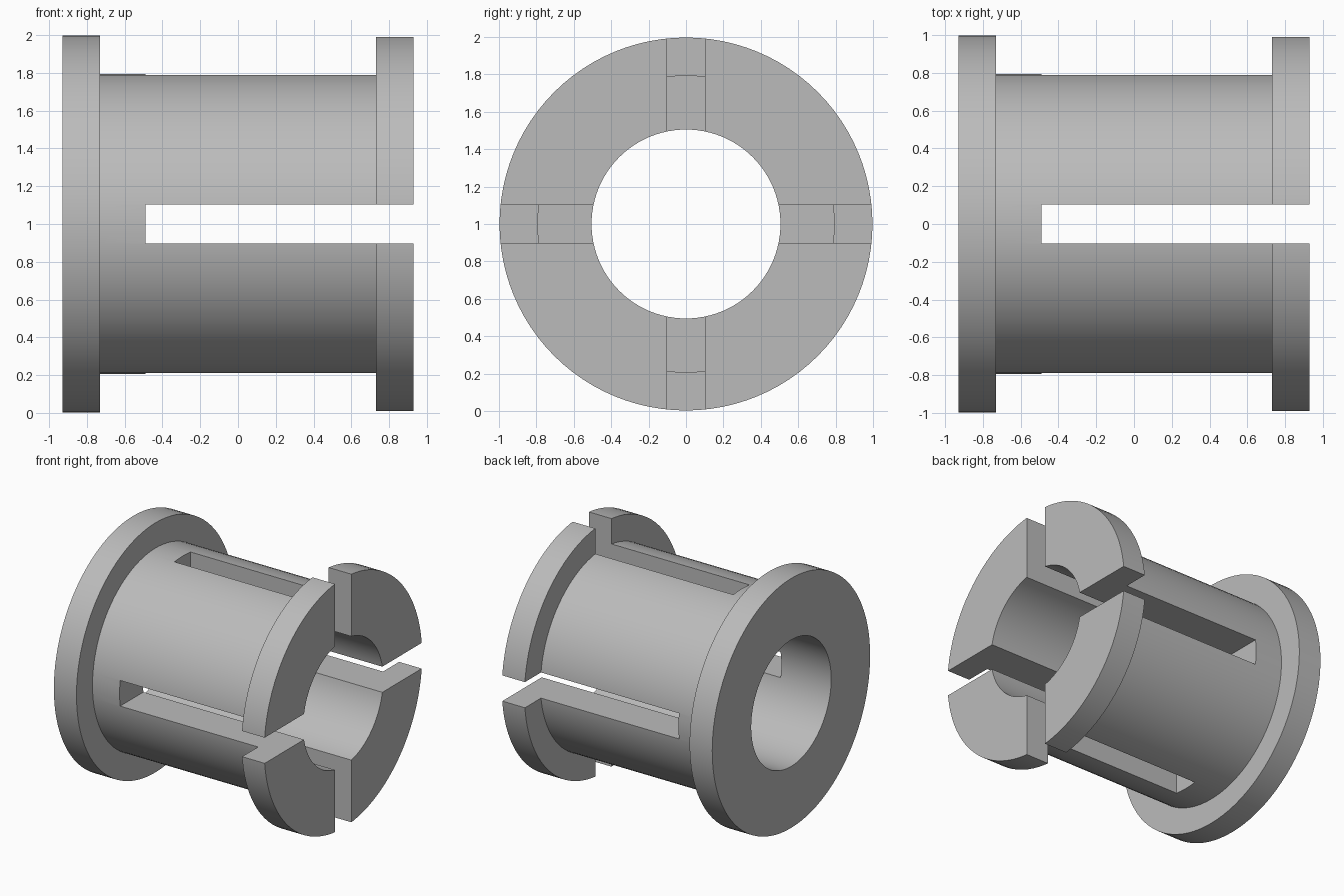
import bpy
import math

SEGMENTS = 96
CENTRE_Z = 1.0
BORE, BARREL, FLANGE = 0.505, 0.795, 0.997
END, SHOULDER = 0.93, 0.73
SLOT_START, SLOT_WIDTH = -0.49, 0.205

cube = bpy.data.objects.get("Cube")
if cube:
    bpy.data.objects.remove(cube, do_unlink=True)

grey = bpy.data.materials.new("plain_grey")
grey.use_nodes = True
colour = (0.5, 0.5, 0.5, 1)
grey.diffuse_color = colour
grey.node_tree.nodes["Principled BSDF"].inputs["Base Color"].default_value = colour


def revolve(name, profile):
    """Spin a closed (x, radius) profile about the x axis."""
    count = len(profile)
    verts, faces = [], []
    for i in range(SEGMENTS):
        a = math.tau * i / SEGMENTS
        verts += [(x, r * math.cos(a), CENTRE_Z + r * math.sin(a)) for x, r in profile]
        j = (i + 1) % SEGMENTS
        for k in range(count):
            m = (k + 1) % count
            faces.append((i * count + k, i * count + m, j * count + m, j * count + k))
    mesh = bpy.data.meshes.new(name)
    mesh.from_pydata(verts, [], faces)
    mesh.materials.append(grey)
    obj = bpy.data.objects.new(name, mesh)
    bpy.context.collection.objects.link(obj)
    return obj


def select(obj):
    bpy.ops.object.select_all(action="DESELECT")
    obj.select_set(True)
    bpy.context.view_layer.objects.active = obj


# Sleeve: bored barrel with a flange at each end
bushing = revolve("flanged_bushing", [
    (-END, BORE), (-END, FLANGE), (-SHOULDER, FLANGE), (-SHOULDER, BARREL),
    (SHOULDER, BARREL), (SHOULDER, FLANGE), (END, FLANGE), (END, BORE)])
select(bushing)
bpy.ops.object.mode_set(mode="EDIT")
bpy.ops.mesh.select_all(action="SELECT")
bpy.ops.mesh.normals_make_consistent(inside=False)
bpy.ops.object.mode_set(mode="OBJECT")

# Crossed slots split the far end into four fingers
slot_length = END + 0.2 - SLOT_START
for size_y, size_z in ((3, SLOT_WIDTH), (SLOT_WIDTH, 3)):
    bpy.ops.mesh.primitive_cube_add(
        size=1, location=(SLOT_START + slot_length / 2, 0, CENTRE_Z))
    cutter = bpy.context.object
    cutter.name = "slot_cutter"
    cutter.scale = (slot_length, size_y, size_z)
    cutter.hide_render = True
    cutter.data.materials.append(grey)
    select(bushing)
    cut = bushing.modifiers.new("slot", "BOOLEAN")
    cut.operation = "DIFFERENCE"
    cut.solver = "EXACT"
    cut.object = cutter
    bpy.ops.object.modifier_apply(modifier=cut.name)
    bpy.data.objects.remove(cutter, do_unlink=True)

select(bushing)
bpy.ops.object.shade_smooth_by_angle(angle=math.radians(30))
